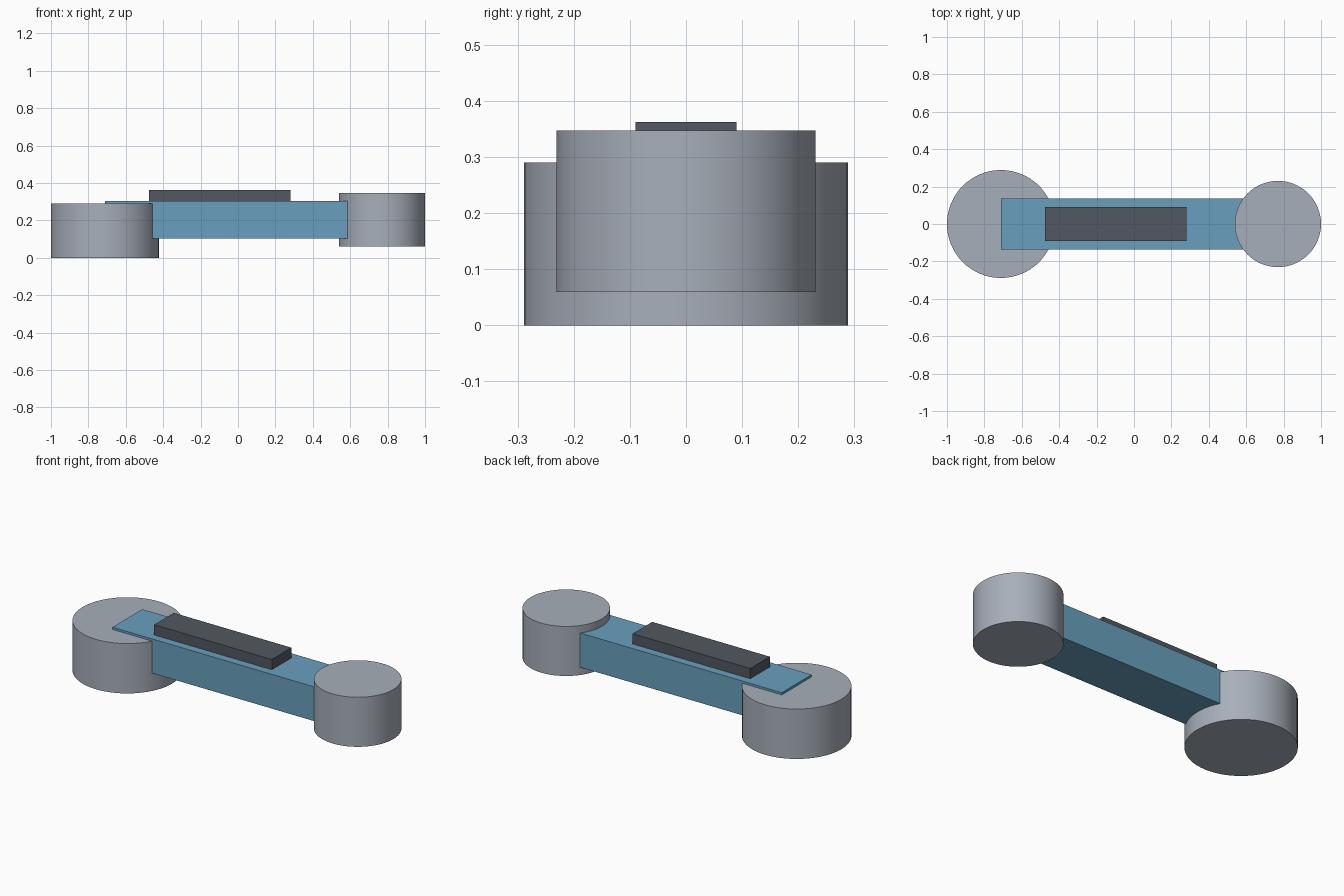
import bpy

if "Cube" in bpy.data.objects:
    bpy.data.objects.remove(bpy.data.objects["Cube"])


def material(name, rgb):
    m = bpy.data.materials.new(name)
    m.diffuse_color = (*rgb, 1.0)
    m.use_nodes = True
    m.node_tree.nodes["Principled BSDF"].inputs["Base Color"].default_value = m.diffuse_color
    return m


GREY = material("light grey metal", (0.39, 0.43, 0.49))
BLUE = material("blue paint", (0.14, 0.35, 0.51))
DARK = material("dark grey", (0.085, 0.098, 0.122))


def drum(name, x, radius, z0, z1):
    """Upright smooth cylinder between two heights."""
    bpy.ops.mesh.primitive_cylinder_add(
        vertices=64, radius=radius, depth=z1 - z0, location=(x, 0, (z0 + z1) / 2))
    ob = bpy.context.object
    ob.name = name
    ob.data.materials.append(GREY)
    bpy.ops.object.shade_smooth_by_angle(angle=0.6)


def box(name, mat, x0, x1, half_y, z0, z1):
    """Box centred on y = 0."""
    bpy.ops.mesh.primitive_cube_add(
        size=1, location=((x0 + x1) / 2, 0, (z0 + z1) / 2))
    ob = bpy.context.object
    ob.name = name
    ob.scale = (x1 - x0, 2 * half_y, z1 - z0)
    bpy.ops.object.transform_apply(location=False, rotation=False, scale=True)
    ob.data.materials.append(mat)


# Joint housings: the larger at the base, the raised smaller one at the tip
drum("base_joint", -0.7115, 0.2885, 0.0, 0.29)
drum("tip_joint", 0.7695, 0.2305, 0.059, 0.347)

# Link between the joint axes, and the cover strip on top of it
box("arm_link", BLUE, -0.7115, 0.7695, 0.137, 0.104, 0.303)
box("cover_strip", DARK, -0.476, 0.28, 0.09, 0.303, 0.3625)
